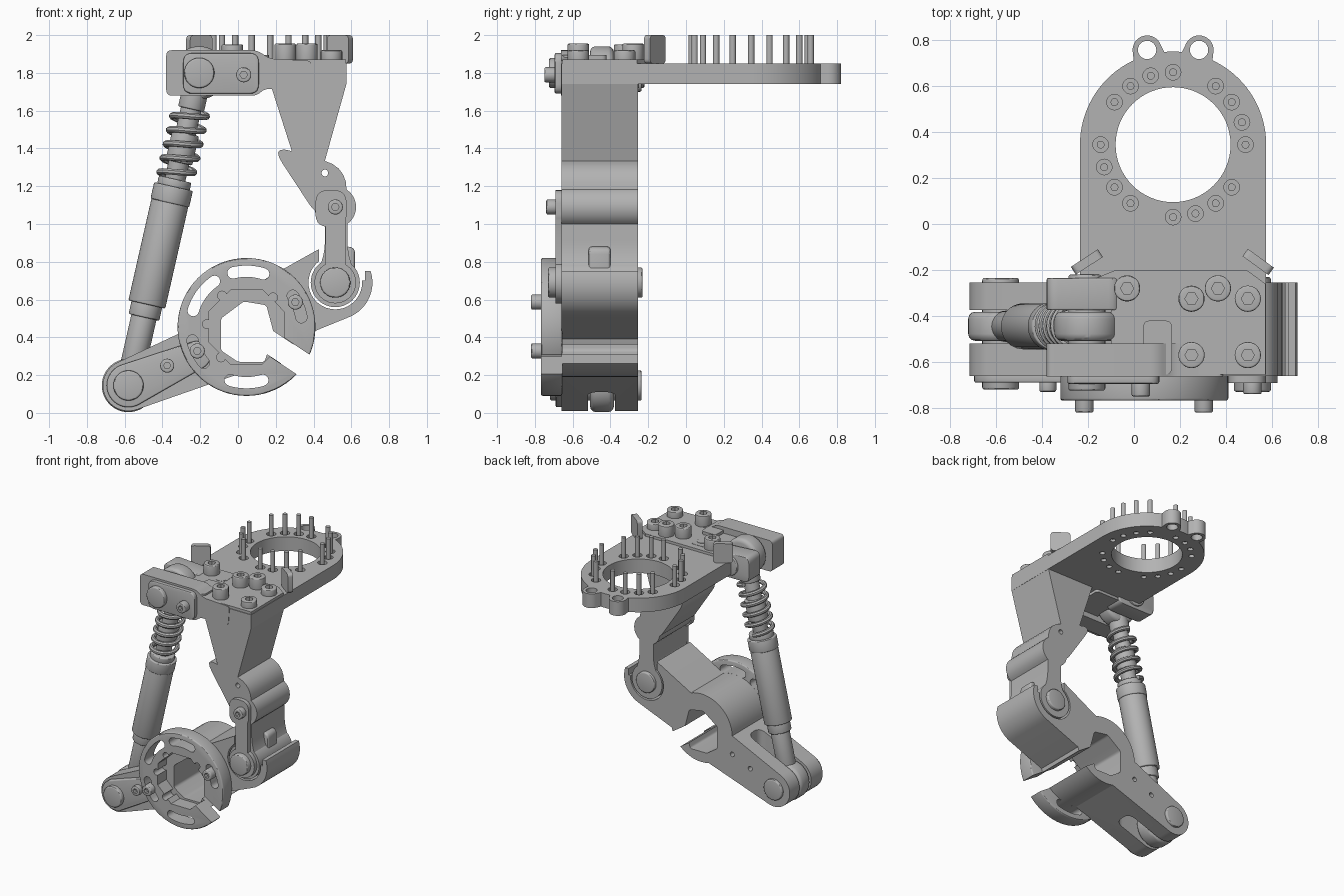
import bpy, bmesh
from math import sin, cos, pi, radians, acos, atan2, hypot
from mathutils import Vector, Matrix

cube = bpy.data.objects.get("Cube")
if cube:
    bpy.data.objects.remove(cube, do_unlink=True)

grey = bpy.data.materials.new("machined grey")
grey.use_nodes = True
grey.diffuse_color = (0.45, 0.45, 0.45, 1)
for node in grey.node_tree.nodes:
    if node.type == 'BSDF_PRINCIPLED':
        node.inputs["Base Color"].default_value = grey.diffuse_color
parts = []
FRONT, BACK = -0.66, -0.255     # depth of the linkage
MID = -0.445                    # centre plane of the damper


# ---- profile helpers ----
def arc(c, r, a0, a1, n=24):
    return [(c[0] + r * cos(a0 + (a1 - a0) * i / n), c[1] + r * sin(a0 + (a1 - a0) * i / n))
            for i in range(n + 1)]


def circle(c, r, n=40, turn=0):
    return arc(c, r, turn, turn + 2 * pi, n)[:-1]


def hull(c1, r1, c2, r2):
    dx, dy = c2[0] - c1[0], c2[1] - c1[1]
    a, p = atan2(dy, dx), acos((r1 - r2) / hypot(dx, dy))
    return arc(c1, r1, a + p, a + 2 * pi - p) + arc(c2, r2, a - p, a + p)


def rounded(pts, r, n=5):
    out = []
    for i, p in enumerate(pts):
        p = Vector(p)
        a, b = Vector(pts[i - 1]) - p, Vector(pts[(i + 1) % len(pts)]) - p
        d = min(r, a.length * 0.48, b.length * 0.48)
        s, e = p + a.normalized() * d, p + b.normalized() * d
        for k in range(n + 1):
            t = k / n
            out.append(tuple(s * (1 - t) ** 2 + p * 2 * t * (1 - t) + e * t * t))
    return out


def box(x0, x1, y0, y1):
    return [(x0, y0), (x1, y0), (x1, y1), (x0, y1)]


def slot_arc(c, r, w, a0, a1):
    a0, a1 = radians(a0), radians(a1)
    tip = lambda a: (c[0] + r * cos(a), c[1] + r * sin(a))
    return (arc(c, r + w, a0, a1, 12) + arc(tip(a1), w, a1, a1 + pi, 8)[1:-1]
            + arc(c, r - w, a1, a0, 12) + arc(tip(a0), w, a0 + pi, a0 + 2 * pi, 8)[1:-1])


# ---- solid helpers ----
def bake(ob):
    bpy.context.view_layer.update()
    dg = bpy.context.evaluated_depsgraph_get()
    mesh = bpy.data.meshes.new_from_object(ob.evaluated_get(dg))
    ob.modifiers.clear()
    ob.data = mesh


def prism(name, pts, lo, hi, axis='Y', bevel=0, keep=True):
    put = (lambda u, v, w: (u, w, v)) if axis == 'Y' else (lambda u, v, w: (u, v, w))
    bm = bmesh.new()
    a = [bm.verts.new(put(u, v, lo)) for u, v in pts]
    b = [bm.verts.new(put(u, v, hi)) for u, v in pts]
    bm.faces.new(a)
    bm.faces.new(b[::-1])
    for i in range(len(a)):
        bm.faces.new((a[i - 1], b[i - 1], b[i], a[i]))
    bmesh.ops.recalc_face_normals(bm, faces=bm.faces)
    mesh = bpy.data.meshes.new(name)
    bm.to_mesh(mesh)
    bm.free()
    ob = bpy.data.objects.new(name, mesh)
    bpy.context.collection.objects.link(ob)
    if bevel:
        m = ob.modifiers.new("bevel", 'BEVEL')
        m.width, m.segments, m.limit_method, m.angle_limit = bevel, 3, 'ANGLE', radians(45)
        bake(ob)
    if keep:
        parts.append(ob)
    return ob


def combine(ob, op, shapes):
    for pts, lo, hi, axis in shapes:
        tool = prism("tool", pts, lo, hi, axis, keep=False)
        m = ob.modifiers.new("cut", 'BOOLEAN')
        m.operation, m.solver, m.object = op, 'EXACT', tool
        bake(ob)
        bpy.data.objects.remove(tool, do_unlink=True)


def screw(name, c, lo, hi, r, axis='Y'):
    ob = prism(name, circle(c, r, 28), lo, hi, axis, bevel=0.008)
    top = (lo - 0.01, lo + 0.03) if axis == 'Y' else (hi - 0.03, hi + 0.01)
    combine(ob, 'DIFFERENCE', [(circle(c, r * 0.5, 6), *top, axis)])


# ---- top plate with ring hole, ears and pins ----
hub = (0.17, 0.345)
ears = [(0.057, 0.757), (0.283, 0.757)]
plate = prism("top_plate", arc(hub, 0.405, 0, pi, 48) + [(-0.235, -0.24), (-0.1, -0.28),
              (-0.1, FRONT), (0.575, FRONT)], 1.74, 1.85, 'Z')
combine(plate, 'UNION', [(hull(e, 0.063, (e[0] * 0.6 + 0.068, 0.6), 0.09), 1.74, 1.85, 'Z') for e in ears])
pins = [arc(hub, 0.315, radians(18 * k), 7, 1)[0] for k in range(20) if k not in (4, 9, 14, 19)]
combine(plate, 'DIFFERENCE',
        [(circle(hub, 0.25, 64), 1.7, 1.9, 'Z')]
        + [(circle(e, 0.04, 24), 1.7, 1.9, 'Z') for e in ears]
        + [(circle(p, 0.034, 20), 1.79, 1.9, 'Z') for p in pins]
        + [(circle(p, 0.02, 16), 1.7, 1.76, 'Z') for p in pins])
for p in pins:
    prism("plate_pin", circle(p, 0.017, 14), 1.78, 2.0, 'Z')

# ---- raised cap, locating tabs and cap screws ----
prism("cap_plate", [(-0.2, -0.25), (-0.08, -0.2), (0.49, -0.2), (0.572, -0.26), (0.572, -0.655),
                    (-0.1, -0.655), (-0.1, -0.3)], 1.84, 1.87, 'Z')
for x, turn in ((-0.205, 33), (0.54, -36)):
    tab = prism("locating_tab", rounded(box(-0.07, 0.07, 1.85, 2.0), 0.025), -0.02, 0.02)
    tab.data.transform(Matrix.Translation((x, -0.165, 0)) @ Matrix.Rotation(radians(turn), 4, 'Z'))
for x, y, top in ((-0.03, -0.28, 1.95), (0.25, -0.325, 1.95), (0.365, -0.28, 1.955),
                  (0.495, -0.325, 1.92), (0.25, -0.57, 1.955), (0.495, -0.57, 1.92)):
    screw("cap_screw", (x, y), 1.85, top, 0.057, 'Z')
prism("cap_plug", circle((0.085, -0.325), 0.04), 1.86, 1.875, 'Z')

# ---- upper fork holding the damper ----
prism("upper_front_prong", rounded([(-0.38, 1.68), (0.1, 1.68), (0.14, 1.715), (0.38, 1.715), (0.39, 1.865),
                                    (0.17, 1.875), (0.1, 1.92), (-0.38, 1.92)], 0.03), -0.663, -0.52)
prism("upper_back_prong", rounded([(-0.38, 1.7), (-0.06, 1.7), (-0.06, 1.88), (-0.38, 1.9)], 0.05),
      -0.375, -0.235, bevel=0.008)
prism("upper_web", rounded(box(-0.1, 0.13, -0.6, -0.25), 0.02), 1.72, 1.872, 'Z')
prism("upper_rib", rounded(box(0.04, 0.165, -0.655, -0.42), 0.03), 1.85, 1.895, 'Z')
prism("upper_face_plate", rounded(box(-0.29, 0.11, 1.69, 1.905), 0.05), -0.695, -0.655, bevel=0.008)
prism("upper_pivot_pin", circle((-0.205, 1.8), 0.08), -0.725, -0.22, bevel=0.01)
screw("upper_face_screw", (0.03, 1.79), -0.75, -0.68, 0.04)

# ---- upright post ----
knee, boss = (0.515, 0.69), (0.515, 1.09)
post = prism("upright_post", rounded([(0.17, 1.42), (0.42, 1.04), (0.575, 1.04), (0.575, 1.3)], 0.12)
             + [(0.575, 1.745), (0.17, 1.745)], FRONT, BACK)
combine(post, 'UNION', [
    (circle(boss, 0.11), FRONT, BACK, 'Y'),
    (circle(knee, 0.13), FRONT, BACK, 'Y'),
    (rounded([(0.4, 0.7), (0.46, 0.84), (0.46, 1.08), (0.58, 1.08), (0.58, 0.84), (0.635, 0.7)], 0.07),
     FRONT, BACK, 'Y')])
combine(post, 'DIFFERENCE', [(circle((0.46, 1.27), 0.018, 14), -0.7, -0.2, 'Y')])
link = prism("post_side_link", rounded(box(0.41, 0.575, 0.985, 1.18), 0.07), -0.692, -0.65)
combine(link, 'UNION', [(box(0.462, 0.568, 0.7, 1.05), -0.692, -0.65, 'Y'),
                        (circle(knee, 0.11), -0.692, -0.65, 'Y')])
screw("post_screw", boss, -0.74, -0.68, 0.04)
prism("knee_pin", circle(knee, 0.08), -0.73, -0.23, bevel=0.01)
prism("knee_stop", rounded(box(0.53, 0.62, 0.68, 0.88), 0.04), -0.515, -0.4, bevel=0.015)

# ---- lower arm with fork, clamp bore and knee cup ----
foot, bore = (-0.58, 0.145), (0.045, 0.455)
gap_turn = radians(-33.5)


def gap(w, a, b):
    d, n = Vector((cos(gap_turn), sin(gap_turn))), Vector((-sin(gap_turn), cos(gap_turn)))
    c = Vector(bore)
    return [tuple(c + d * s + n * t) for s, t in ((a, -w), (b, -w), (b, w), (a, w))]


arm = prism("lower_arm", hull(foot, 0.135, (0.045, 0.4), 0.17), FRONT, BACK)
combine(arm, 'UNION', [(circle(bore, 0.265, 48), FRONT, BACK, 'Y'),
                       (hull((0.12, 0.5), 0.17, knee, 0.197), FRONT, BACK, 'Y')])
combine(arm, 'DIFFERENCE', [
    (rounded([(-0.09, 0.33), (0.0, 0.27), (0.14, 0.27), (0.19, 0.42), (0.15, 0.57), (0.03, 0.59),
              (-0.09, 0.5)], 0.015), -0.9, 0, 'Y'),
    (gap(0.06, 0.05, 0.6), -0.9, 0, 'Y'),
    (circle(knee, 0.142), -0.9, 0, 'Y'),
    (box(0.43, 0.672, 0.7, 1.0), -0.9, 0, 'Y'),
    (box(0.6, 0.8, 0.75, 1.0), -0.9, 0, 'Y'),
    (rounded(box(-0.9, -0.27, -0.52, -0.375), 0.06), -0.2, 0.7, 'Z'),
    (circle((-0.22, 0.32), 0.018, 14), -0.35, 0, 'Y'),
    (circle((-0.375, 0.25), 0.018, 14), -0.35, 0, 'Y')])
prism("arm_side_plate", hull(foot, 0.115, (-0.22, 0.305), 0.075), -0.69, -0.65, bevel=0.008)
prism("foot_pin", circle(foot, 0.08), -0.72, -0.235, bevel=0.01)
screw("arm_screw", (-0.375, 0.25), -0.73, -0.68, 0.037)

# ---- slotted clamp ring ----
ring = prism("clamp_ring", circle(bore, 0.365, 72), -0.768, -0.655, bevel=0.01)
combine(ring, 'DIFFERENCE',
        [(circle(bore, 0.215, 8, radians(22)), -0.9, 0, 'Y'), (gap(0.062, 0.05, 0.6), -0.9, 0, 'Y')]
        + [(circle(arc(bore, 0.21, radians(a), 7, 1)[0], 0.024, 16), -0.9, 0, 'Y') for a in (48, 128, 176, 230)]
        + [(slot_arc(bore, 0.295, 0.03, a, b), -0.9, 0, 'Y')
           for a, b in ((72, 104), (125, 163), (194, 220), (253, 287), (10, 34))])
for a in (27, 206):
    screw("ring_screw", arc(bore, 0.29, radians(a), 7, 1)[0], -0.82, -0.65, 0.04)

# ---- spring damper ----
low, high = Vector((foot[0], MID, foot[1])), Vector((-0.205, MID, 1.8))
frame = Matrix.Translation(low) @ (high - low).to_track_quat('Z', 'Y').to_matrix().to_4x4()
for name, t0, t1, r in (("damper_lower_rod", 0.1, 0.45, 0.068), ("damper_lower_collar", 0.37, 0.47, 0.083),
                        ("damper_body", 0.44, 1.01, 0.1), ("damper_cap", 0.99, 1.08, 0.105),
                        ("spring_seat", 1.07, 1.12, 0.088), ("damper_upper_rod", 1.1, 1.6, 0.055),
                        ("damper_sleeve", 1.21, 1.37, 0.072), ("damper_neck", 1.5, 1.66, 0.07)):
    prism(name, circle((0, 0), r), t0, t1, 'Z', bevel=0.008).data.transform(frame)
for name, c in (("damper_lower_eye", foot), ("damper_upper_eye", (-0.205, 1.8))):
    prism(name, circle(c, 0.141, 48), -0.508, -0.382, bevel=0.03)

curve = bpy.data.curves.new("coil_spring", 'CURVE')
curve.dimensions, curve.bevel_depth, curve.bevel_resolution, curve.use_fill_caps = '3D', 0.017, 2, True
turns, steps = 5, 28
path = curve.splines.new('POLY')
path.points.add(turns * steps)
for i, p in enumerate(path.points):
    a = 2 * pi * i / steps
    p.co = (*(frame @ Vector((0.09 * cos(a), 0.09 * sin(a), 1.12 + 0.38 * i / (turns * steps)))), 1)
coil = bpy.data.objects.new("coil_spring_path", curve)
bpy.context.collection.objects.link(coil)
bpy.context.view_layer.update()
mesh = bpy.data.meshes.new_from_object(coil.evaluated_get(bpy.context.evaluated_depsgraph_get()))
bpy.data.objects.remove(coil, do_unlink=True)
spring = bpy.data.objects.new("coil_spring", mesh)
bpy.context.collection.objects.link(spring)
parts.append(spring)

# ---- colour and shading ----
bpy.ops.object.select_all(action='DESELECT')
for ob in parts:
    ob.data.materials.clear()
    ob.data.materials.append(grey)
    ob.data.polygons.foreach_set("material_index", [0] * len(ob.data.polygons))
    ob.select_set(True)
bpy.context.view_layer.objects.active = parts[0]
bpy.ops.object.shade_smooth_by_angle(angle=radians(30))
